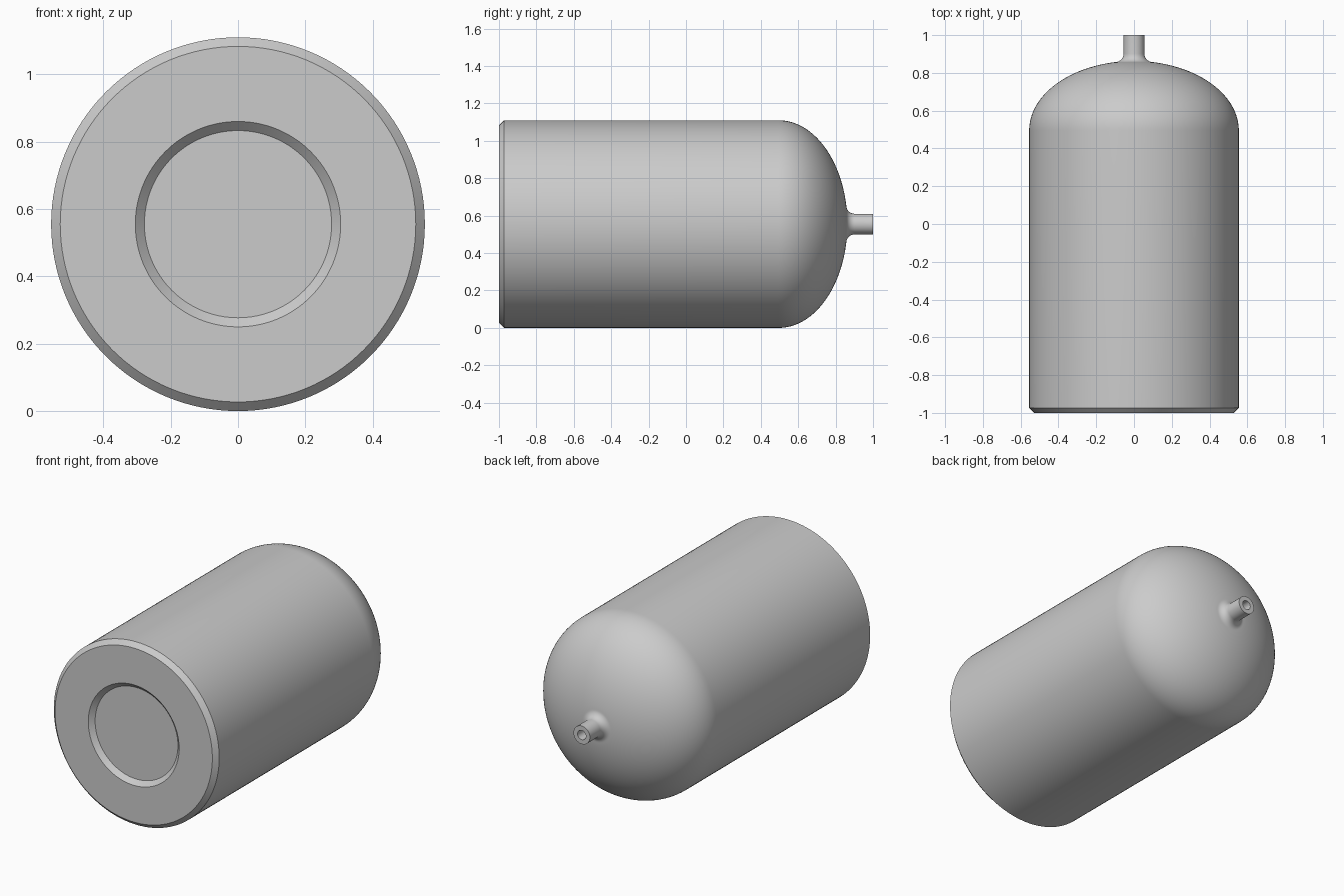
import bpy, bmesh
from math import sin, cos, asin, pi, radians
from mathutils import Vector

cube = bpy.data.objects.get("Cube")
if cube:
    bpy.data.objects.remove(cube, do_unlink=True)

R = 0.555            # tank radius, also height of the axis
CHAMFER = 0.027
RECESS = 0.305       # mouth radius of the base recess
DOME_Y, DOME_H = 0.495, 0.368
NECK, BORE, FILLET = 0.055, 0.028, 0.045
SEGMENTS = 128

steel = bpy.data.materials.new("grey steel")
steel.use_nodes = True
colour = (0.6, 0.6, 0.6, 1)
steel.diffuse_color = colour
steel.node_tree.nodes["Principled BSDF"].inputs["Base Color"].default_value = colour


def arc(cr, cy, rr, ry, start, end, steps):
    """Elliptical arc of (radius, y) points."""
    angles = [start + (end - start) * i / steps for i in range(steps + 1)]
    return [(cr + rr * cos(a), cy + ry * sin(a)) for a in angles]


def lathe(name, profile):
    """Turn a closed (radius, y) profile about the y axis."""
    bm = bmesh.new()
    verts = [bm.verts.new((r, y, 0)) for r, y in profile]
    edges = [bm.edges.new(pair) for pair in zip(verts, verts[1:])]
    bmesh.ops.spin(bm, geom=verts + edges, cent=(0, 0, 0), axis=(0, 1, 0),
                   angle=2 * pi, steps=SEGMENTS, use_merge=True)
    bmesh.ops.remove_doubles(bm, verts=bm.verts, dist=1e-5)
    bmesh.ops.recalc_face_normals(bm, faces=bm.faces)
    mesh = bpy.data.meshes.new(name)
    bm.to_mesh(mesh)
    bm.free()
    mesh.materials.append(steel)
    obj = bpy.data.objects.new(name, mesh)
    bpy.context.collection.objects.link(obj)
    obj.location = Vector((0, 0, R))
    bpy.ops.object.select_all(action='DESELECT')
    obj.select_set(True)
    bpy.context.view_layer.objects.active = obj
    bpy.ops.object.shade_smooth_by_angle(angle=radians(30))
    return obj


# Base with a shallow bevelled recess, then the chamfered rim
profile = [(0, -1 + CHAMFER), (RECESS - CHAMFER, -1 + CHAMFER), (RECESS, -1),
           (R - CHAMFER, -1), (R, -1 + CHAMFER)]
# Straight wall running into the elliptical dome, stopping at the neck fillet
neck_angle = pi / 2 - asin((NECK + FILLET) / R)
profile += arc(0, DOME_Y, R, DOME_H, 0, neck_angle, 32)
# Concave fillet up to the neck
fillet_y = profile[-1][1] + FILLET
profile += arc(NECK + FILLET, fillet_y, FILLET, FILLET, -pi / 2, -pi, 10)[1:]
# Outlet neck with a blind bore
profile += [(NECK, 1), (BORE, 1), (BORE, 0.86), (0, 0.86)]

lathe("tank_vessel", profile)
